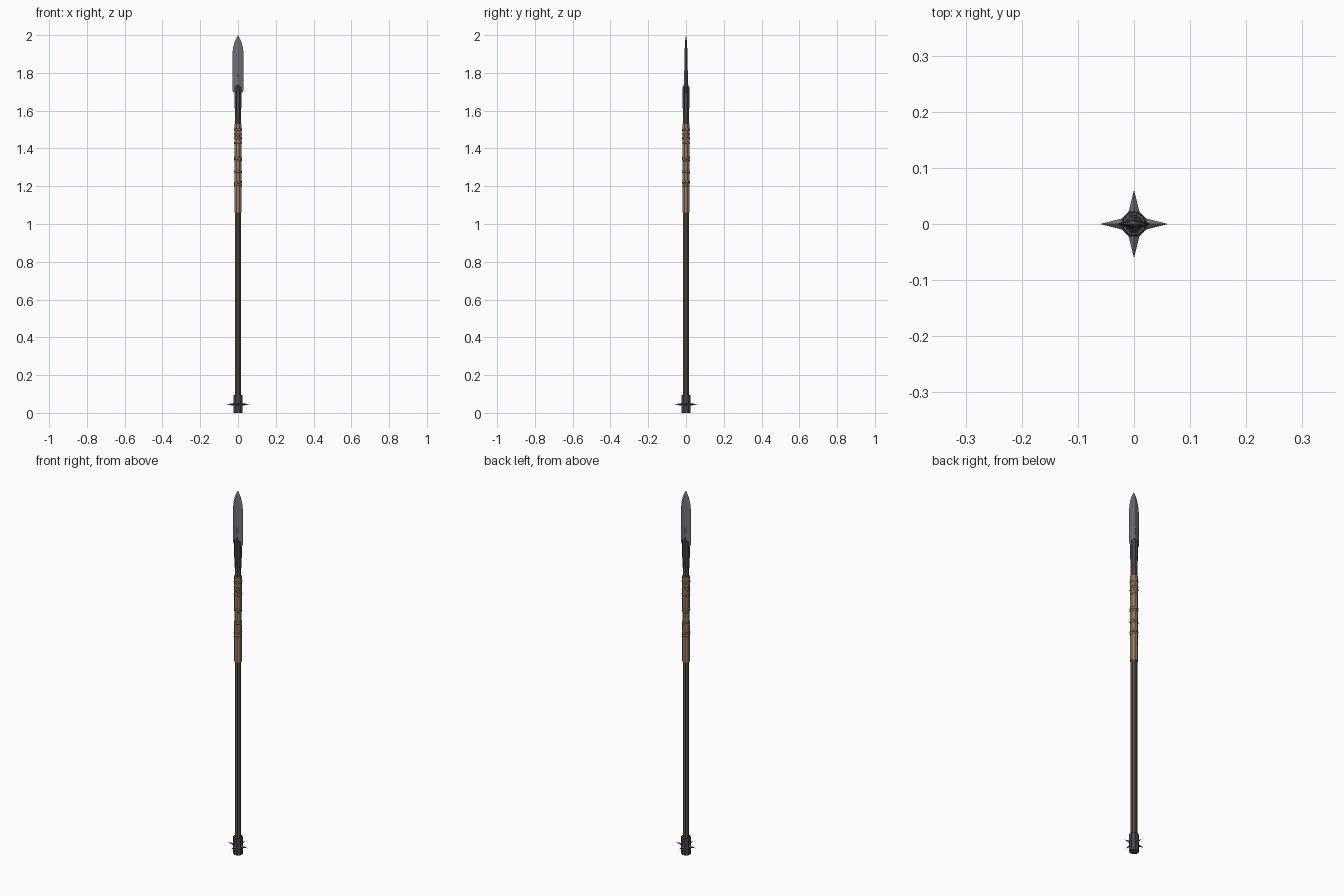
import bpy, bmesh, math
from mathutils import Matrix

if "Cube" in bpy.data.objects:
    bpy.data.objects.remove(bpy.data.objects["Cube"])


def material(name, rgb):
    m = bpy.data.materials.new(name)
    m.diffuse_color = (*rgb, 1)
    m.use_nodes = True
    m.node_tree.nodes["Principled BSDF"].inputs["Base Color"].default_value = m.diffuse_color
    return m


STEEL = material("grey steel", (0.16, 0.16, 0.185))
IRON = material("dark iron", (0.06, 0.06, 0.07))
WOOD = material("dark wood", (0.10, 0.075, 0.045))
LEATHER = material("tan leather", (0.33, 0.225, 0.125))


def loft(name, rings, mat):
    """Skin equal-sized rings of points and cap both ends."""
    bm = bmesh.new()
    vs = [[bm.verts.new(p) for p in r] for r in rings]
    n = len(vs[0])
    for a, b in zip(vs, vs[1:]):
        for i in range(n):
            j = (i + 1) % n
            bm.faces.new((a[i], a[j], b[j], b[i]))
    bm.faces.new(vs[0][::-1])
    bm.faces.new(vs[-1])
    bmesh.ops.recalc_face_normals(bm, faces=bm.faces)
    me = bpy.data.meshes.new(name)
    bm.to_mesh(me)
    bm.free()
    me.materials.append(mat)
    ob = bpy.data.objects.new(name, me)
    bpy.context.collection.objects.link(ob)
    return ob


def circle(rx, ry, z, n=8):
    return [(rx * math.cos((i + .5) * math.tau / n), ry * math.sin((i + .5) * math.tau / n), z)
            for i in range(n)]


def lathe(name, profile, mat, n=8):
    return loft(name, [circle(r, r, z, n) for r, z in profile], mat)


# Wooden shaft
lathe("shaft", [(0.0165, 0.05), (0.0165, 1.62)], WOOD)

# Butt cap with four spikes
lathe("butt_cap", [(0.0245, 0), (0.0245, 0.095)], IRON)
for k in range(4):
    bpy.ops.mesh.primitive_cone_add(vertices=4, radius1=0.011, radius2=0, depth=0.045)
    spike = bpy.context.object
    spike.name = f"butt_spike_{k + 1}"
    spike.data.transform(Matrix.Rotation(k * math.pi / 2, 4, 'Z')
                         @ Matrix.Translation((0.0385, 0, 0.045))
                         @ Matrix.Rotation(math.pi / 2, 4, 'Y')
                         @ Matrix.Diagonal((0.75, 1, 1, 1)))
    spike.data.materials.append(STEEL)

# Leather grip, slightly uneven
lathe("grip_wrap", [(0.020, 1.06), (0.0195, 1.20), (0.019, 1.30),
                    (0.0195, 1.40), (0.020, 1.53)], LEATHER)

# Tilted bands around the grip
bands = [(1.205, 0.25), (1.22, -0.2), (1.275, 0.12), (1.34, -0.3), (1.35, 0.2),
         (1.43, 0.15), (1.455, -0.15), (1.475, 0.2), (1.50, -0.1)]
for k, (z, tilt) in enumerate(bands):
    band = lathe(f"grip_band_{k + 1}", [(0.0185, -0.007), (0.0215, -0.004),
                                        (0.0215, 0.004), (0.0185, 0.007)], LEATHER)
    band.data.transform(Matrix.Translation((0, 0, z))
                        @ Matrix.Rotation(k * 1.9, 4, 'Z') @ Matrix.Rotation(tilt, 4, 'X'))

# Iron socket, narrowing at the bottom, with a small peak over the blade
lathe("socket", [(0.0175, 1.575), (0.0195, 1.64), (0.0205, 1.645), (0.0205, 1.655),
                 (0.0195, 1.66), (0.0205, 1.725)], IRON)
loft("socket_peak", [circle(0.018, 0.018, 1.72), circle(0.006, 0.0125, 1.738)], IRON)

# Steel rib running up the middle of the blade
loft("blade_rib", [circle(0.007, 0.0125, 1.72), circle(0.002, 0.009, 1.80)], STEEL)

# Blade: diamond section with a central ridge, tapering to a point
sections = [(0.024, 0.011, 1.695), (0.030, 0.011, 1.71), (0.030, 0.0095, 1.80),
            (0.030, 0.0075, 1.90), (0.026, 0.0065, 1.935), (0.017, 0.005, 1.968),
            (0.0004, 0.0004, 2.0)]
loft("blade", [[(w, 0, z), (0, t, z), (-w, 0, z), (0, -t, z)] for w, t, z in sections], STEEL)
